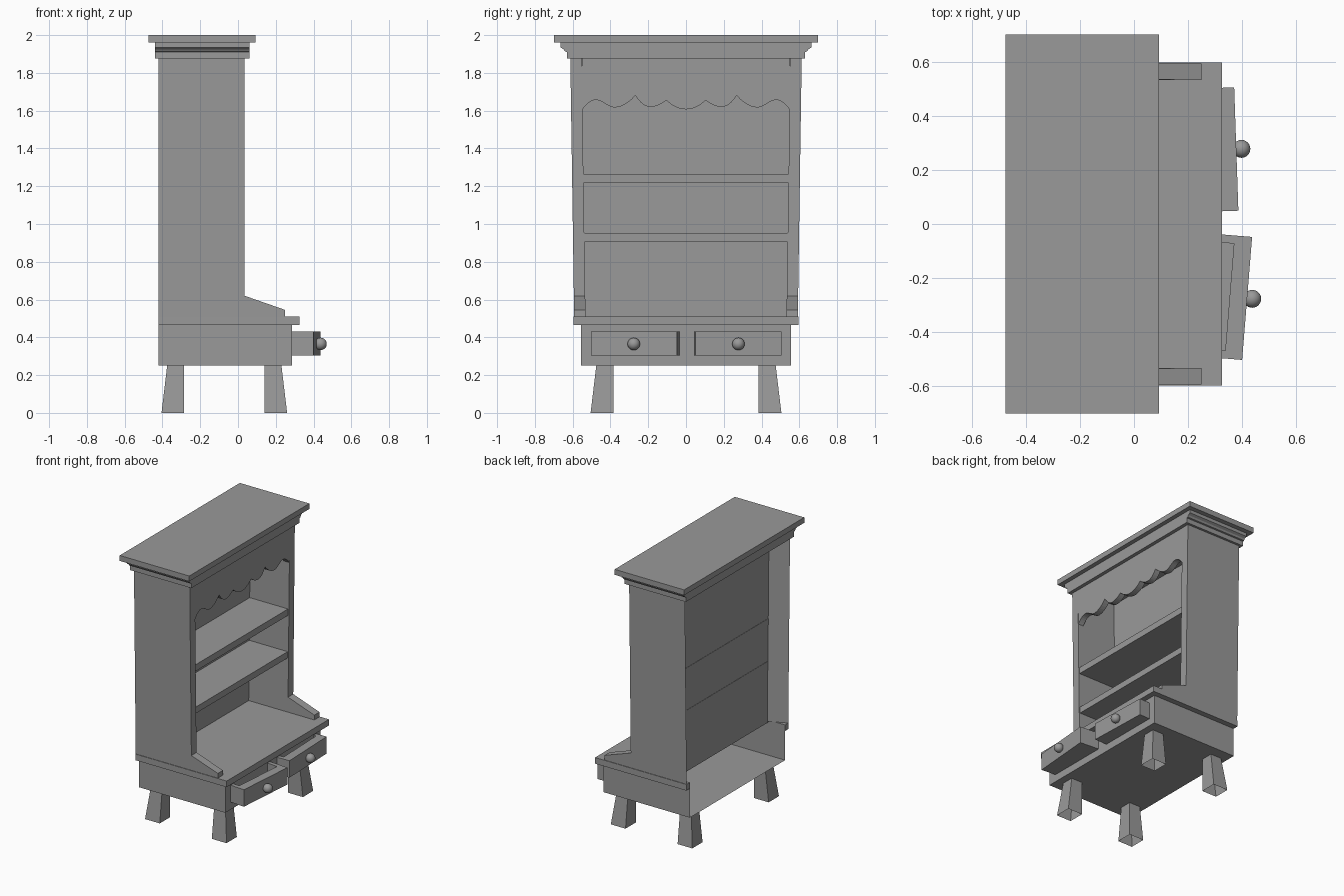
import bpy, bmesh
from mathutils import Vector, Matrix

if "Cube" in bpy.data.objects:
    bpy.data.objects.remove(bpy.data.objects["Cube"])

grey = bpy.data.materials.new("plain_grey")
grey.use_nodes = True
colour = (0.32, 0.32, 0.32, 1)
grey.diffuse_color = colour
grey.node_tree.nodes["Principled BSDF"].inputs["Base Color"].default_value = colour


def finish(bm, name):
    mesh = bpy.data.meshes.new(name)
    bm.to_mesh(mesh)
    bm.free()
    mesh.materials.append(grey)
    obj = bpy.data.objects.new(name, mesh)
    bpy.context.collection.objects.link(obj)
    return obj


def prism(bm, first, second, open_sides=()):
    """Join two matching outlines; drop faces that point along open_sides."""
    a = [bm.verts.new(p) for p in first]
    b = [bm.verts.new(p) for p in second]
    n = len(a)
    faces = [bm.faces.new(a), bm.faces.new(b[::-1])]
    for i in range(n):
        faces.append(bm.faces.new((a[i], b[i], b[(i + 1) % n], a[(i + 1) % n])))
    bmesh.ops.recalc_face_normals(bm, faces=faces)
    bm.normal_update()
    drop = [f for f in faces if any(f.normal.dot(Vector(d)) > 0.8 for d in open_sides)]
    bmesh.ops.delete(bm, geom=drop, context='FACES')


def rect(x, y, z):
    return [(x[0], y[0], z), (x[1], y[0], z), (x[1], y[1], z), (x[0], y[1], z)]


def box(name, x, y, z, open_sides=()):
    bm = bmesh.new()
    prism(bm, rect(x, y, z[0]), rect(x, y, z[1]), open_sides)
    return finish(bm, name)


BACK, UP, DOWN = (-1, 0, 0), (0, 0, 1), (0, 0, -1)

# Base carcass, open at the back
box("base", (-0.42, 0.285), (-0.555, 0.555), (0.25, 0.465), (BACK, UP))

# Counter with an overhanging rim
box("counter", (-0.285, 0.285), (-0.555, 0.555), (0.495, 0.51))
box("counter_front_edge", (0.285, 0.325), (-0.555, 0.555), (0.465, 0.51))

for side, label in ((1, "left"), (-1, "right")):
    box("counter_edge_" + label, (-0.42, 0.325),
        sorted((0.555 * side, 0.596 * side)), (0.465, 0.51))

    # Leaning side panel with a sloping arm, hollow at the back
    def panel(rear, inset):
        outline = [(rear, 0.51), (0.25, 0.51), (0.25, 0.545),
                   (0.035, 0.62), (0.035, 1.88), (rear, 1.88)]
        return [(x, side * (0.592 + 0.015 * (z - 0.51) - inset), z) for x, z in outline]
    bm = bmesh.new()
    prism(bm, panel(-0.42, 0), panel(-0.285, 0.06), (BACK,))
    finish(bm, "side_panel_" + label)

    # Splayed legs, open underneath
    for inner, out, place in ((0.14, 1, "front"), (-0.285, -1, "back")):
        def section(w, z):
            return rect((inner, inner + out * w), (0.385 * side, (0.385 + w) * side), z)
        bm = bmesh.new()
        prism(bm, section(0.12, 0), section(0.09, 0.25), (DOWN,))
        finish(bm, "leg_%s_%s" % (place, label))

# Back panel and shelves
bm = bmesh.new()
prism(bm, [(-0.29, -0.533, 0.5), (-0.29, 0.533, 0.5), (-0.29, 0.553, 1.88), (-0.29, -0.553, 1.88)],
      [(-0.285, -0.533, 0.5), (-0.285, 0.533, 0.5), (-0.285, 0.553, 1.88), (-0.285, -0.553, 1.88)])
finish(bm, "back_panel")
box("lower_shelf", (-0.292, 0.028), (-0.54, 0.54), (0.905, 0.952))
box("upper_shelf", (-0.292, 0.028), (-0.544, 0.544), (1.217, 1.265))

# Scalloped valance: each key is y, z and the easing towards it
keys = [(0, 1.607, None), (0.105, 1.655, "cusp"), (0.19, 1.62, "dip"), (0.268, 1.68, "cusp"),
        (0.38, 1.617, "dip"), (0.475, 1.657, "soft"), (0.55, 1.605, "cusp")]
ease = {"cusp": lambda t: t * t,
        "dip": lambda t: 1 - (1 - t) ** 2,
        "soft": lambda t: t * t * (3 - 2 * t)}
half = [(0, keys[0][1])]
STEPS = 6
for (y0, z0, _), (y1, z1, kind) in zip(keys, keys[1:]):
    for i in range(1, STEPS + 1):
        t = i / STEPS
        half.append((y0 + (y1 - y0) * t, z0 + (z1 - z0) * ease[kind](t)))
edge = [(-y, z) for y, z in half[:0:-1]] + half + [(0.55, 1.88), (-0.55, 1.88)]
bm = bmesh.new()
prism(bm, [(-0.01, y, z) for y, z in edge], [(0.034, y, z) for y, z in edge])
finish(bm, "valance")

# Cornice moulding and top slab
crown = [(0.63, 1.875), (0.63, 1.91), (0.64, 1.913), (0.648, 1.925), (0.665, 1.935), (0.665, 1.96)]
crown += [(-y, z) for y, z in reversed(crown)]
bm = bmesh.new()
prism(bm, [(-0.44, y, z) for y, z in crown], [(0.06, y, z) for y, z in crown])
finish(bm, "cornice")
box("top_slab", (-0.475, 0.092), (-0.7, 0.7), (1.96, 2.0))


# Half-open drawers, each slightly askew, with round knobs
def drawer(name, centre, turn):
    w, d, low, high = 0.228, 0.3, 0.305, 0.43
    bm = bmesh.new()
    for x, y, z in (((-0.065, 0), (-w, w), (low, high)),
                    ((-d, -0.065), (-w, 0.03 - w), (low, high)),
                    ((-d, -0.065), (w - 0.03, w), (low, high)),
                    ((-d, 0.03 - d), (0.03 - w, w - 0.03), (low, high)),
                    ((0.03 - d, -0.065), (0.03 - w, w - 0.03), (low, low + 0.02))):
        prism(bm, rect(x, y, z[0]), rect(x, y, z[1]))
    obj = finish(bm, name)
    obj.location = (*centre, 0)
    obj.rotation_euler.z = turn

    bm = bmesh.new()
    bmesh.ops.create_uvsphere(bm, u_segments=24, v_segments=14, radius=0.033)
    for f in bm.faces:
        f.smooth = True
    knob = finish(bm, name + "_knob")
    knob.location = Matrix.Rotation(turn, 3, 'Z') @ Vector((0.019, 0, 0.365)) + obj.location


drawer("right_drawer", (0.418, -0.275), -0.081)
drawer("left_drawer", (0.378, 0.277), 0.034)
